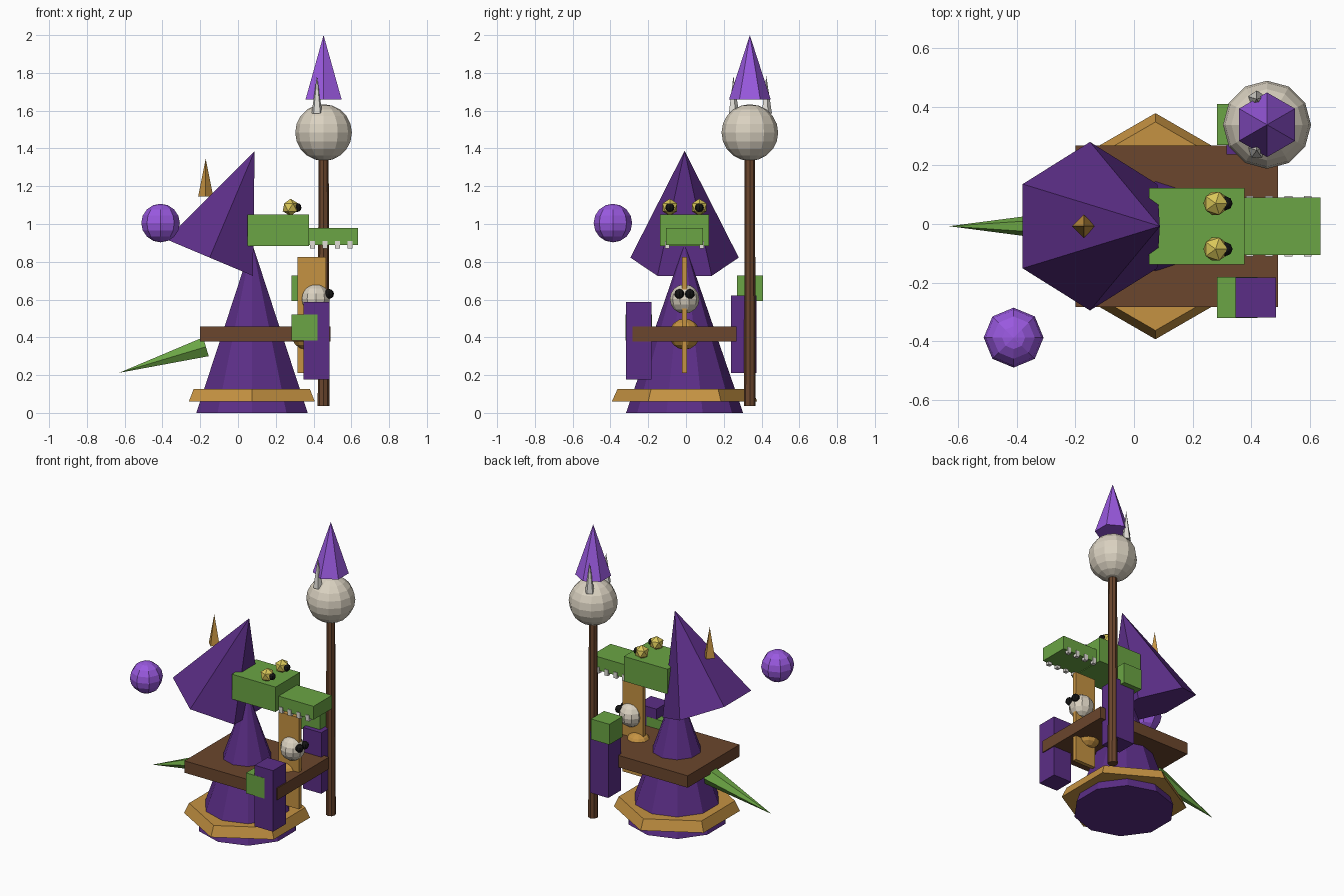
import bpy, bmesh
from math import sin, cos, atan2, pi
from mathutils import Matrix, Vector

cube = bpy.data.objects.get("Cube")
if cube:
    bpy.data.objects.remove(cube, do_unlink=True)

MID = -0.0075  # lateral centre line of the body


def material(name, r, g, b):
    m = bpy.data.materials.new(name)
    m.use_nodes = True
    m.diffuse_color = (r, g, b, 1)
    bsdf = next(n for n in m.node_tree.nodes if n.type == 'BSDF_PRINCIPLED')
    bsdf.inputs["Base Color"].default_value = (r, g, b, 1)
    return m


purple = material("dark_purple", 0.105, 0.027, 0.24)
violet = material("bright_violet", 0.32, 0.1, 0.74)
green = material("leaf_green", 0.147, 0.376, 0.058)
brown = material("wood_brown", 0.147, 0.061, 0.026)
gold = material("gold", 0.56, 0.29, 0.055)
yellow = material("eye_yellow", 0.7, 0.57, 0.1)
ivory = material("bone_ivory", 0.70, 0.64, 0.53)
white = material("tooth_white", 0.75, 0.73, 0.68)
black = material("pupil_black", 0.007, 0.007, 0.007)


def finish(name, bm, mat):
    bmesh.ops.recalc_face_normals(bm, faces=bm.faces[:])
    mesh = bpy.data.meshes.new(name)
    bm.to_mesh(mesh)
    bm.free()
    mesh.materials.append(mat)
    ob = bpy.data.objects.new(name, mesh)
    bpy.context.collection.objects.link(ob)
    return ob


def box(name, mat, centre, size):
    bm = bmesh.new()
    bmesh.ops.create_cube(bm, size=1,
                          matrix=Matrix.Translation(centre) @ Matrix.Diagonal((*size, 1)))
    return finish(name, bm, mat)


def cone(name, mat, base, tip, r1, r2, sides):
    """Cone or frustum from base to tip, first corner pointing along +y."""
    base, tip = Vector(base), Vector(tip)
    axis = tip - base
    bm = bmesh.new()

    def ring(r, z):
        return [bm.verts.new((r * sin(2 * pi * i / sides), r * cos(2 * pi * i / sides), z))
                for i in range(sides)]

    low = ring(r1, 0)
    bm.faces.new(low)
    if r2:
        high = ring(r2, axis.length)
        bm.faces.new(high)
    else:
        high = [bm.verts.new((0, 0, axis.length))] * sides
    for i in range(sides):
        j = (i + 1) % sides
        corners = [low[i], low[j], high[j]]
        bm.faces.new(corners + [high[i]] if r2 else corners)
    tilt = Matrix.Rotation(atan2(axis.x, axis.z), 4, 'Y')
    bm.transform(Matrix.Translation(base) @ tilt)
    return finish(name, bm, mat)


def ball(name, mat, centre, r, segments=10, rings=8):
    bm = bmesh.new()
    bmesh.ops.create_uvsphere(bm, u_segments=segments, v_segments=rings, radius=r,
                              matrix=Matrix.Translation(centre))
    return finish(name, bm, mat)


def gem(name, mat, centre, r):
    bm = bmesh.new()
    bmesh.ops.create_icosphere(bm, subdivisions=1, radius=r,
                               matrix=Matrix.Translation(centre))
    return finish(name, bm, mat)


# Robe, hem and desk
cone("robe", purple, (0.074, MID, 0), (0.074, MID, 0.9), 0.31, 0, 10)
cone("robe_hem", gold, (0.073, MID, 0.06), (0.073, MID, 0.127), 0.385, 0.355, 6)
box("desk", brown, (0.145, MID, 0.418), (0.69, 0.55, 0.08))

# Tail
cone("tail", green, (-0.17, MID, 0.35), (-0.63, MID, 0.212), 0.06, 0, 6)

# Head, snout and teeth
box("head", green, (0.213, MID, 0.968), (0.325, 0.26, 0.167))
box("snout", green, (0.505, MID, 0.934), (0.26, 0.196, 0.09))
for side, label in ((1, "left"), (-1, "right")):
    for i in range(4):
        box(f"tooth_{label}_{i + 1}", white,
            (0.394 + 0.066 * i, MID + side * 0.091, 0.891), (0.026, 0.024, 0.04))
    # Eyes on top of the head
    gem(f"eye_{label}", yellow, (0.278, MID + side * 0.078, 1.088), 0.046)
    ball(f"pupil_{label}", black, (0.312, MID + side * 0.078, 1.087), 0.024, 8, 6)

# Tilted hat and its horn
cone("hat", purple, (-0.15, MID, 0.822), (0.088, MID, 1.387), 0.287, 0, 6)
cone("hat_horn", gold, (-0.171, MID, 1.145), (-0.171, MID, 1.345), 0.04, 0, 4)

# Floating orb
ball("floating_orb", violet, (-0.41, -0.387, 1.005), 0.102, 8, 8)

# Sleeves and hands
SLEEVE, HAND = (0.137, 0.137, 0.41), (0.137, 0.139, 0.137)
box("right_sleeve", purple, (0.415, -0.25, 0.383), SLEEVE)
box("right_hand", green, (0.352, -0.25, 0.452), HAND)
box("left_sleeve", purple, (0.384, 0.306, 0.417), SLEEVE)
box("left_hand", green, (0.352, 0.339, 0.66), HAND)

# Gold panel with knob and the small skull
box("gold_panel", gold, (0.391, MID, 0.518), (0.152, 0.027, 0.615))
ball("gold_knob", gold, (0.36, MID, 0.417), 0.082)
ball("small_skull", ivory, (0.412, MID, 0.603), 0.078)
for side, label in ((1, "left"), (-1, "right")):
    ball(f"skull_eye_{label}", black, (0.482, MID + side * 0.028, 0.63), 0.026, 8, 6)

# Staff with skull, horns and pointed cap
SX, SY = 0.453, 0.338
cone("staff", brown, (SX, SY, 0.037), (SX, SY, 1.36), 0.031, 0.027, 8)
ball("staff_skull", ivory, (SX, SY, 1.484), 0.15, 12, 10)
for side, label in ((1, "left"), (-1, "right")):
    y = SY + side * 0.087
    cone(f"staff_horn_{label}", white, (0.418, y, 1.585), (0.418, y, 1.785), 0.03, 0, 5)
cone("staff_cap", violet, (SX, SY, 1.66), (SX, SY, 2.0), 0.11, 0, 6)
